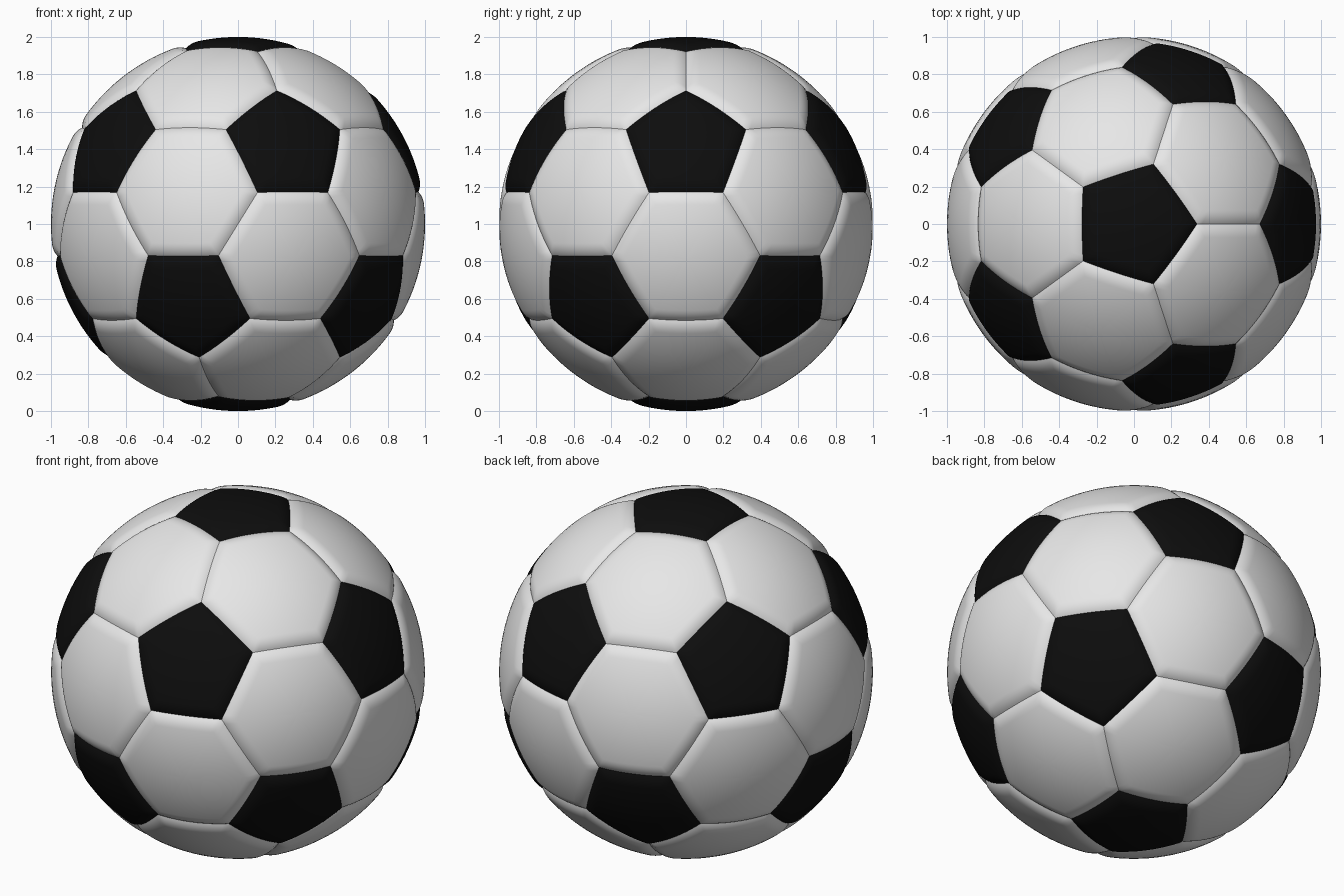
import bpy, bmesh, math
from itertools import combinations
from mathutils import Vector

if "Cube" in bpy.data.objects:
    bpy.data.objects.remove(bpy.data.objects["Cube"])

SEGS = 14            # segments along each panel edge
DEPTH = 0.02         # seam depth
WIDTH = 0.075        # width of the rounded panel rim
CENTRE = Vector((0, 0, 1))


def material(name, value):
    m = bpy.data.materials.new(name)
    m.diffuse_color = (value, value, value, 1)
    m.use_nodes = True
    m.node_tree.nodes["Principled BSDF"].inputs["Base Color"].default_value = m.diffuse_color
    return m


# Icosahedron points: a pole up, a ring, a turned ring, a pole down
s = 1 / math.sqrt(5)
ico = [Vector((0, 0, 1)), Vector((0, 0, -1))]
for k in range(5):
    for z, turn in ((s, 0), (-s, 36)):
        a = math.radians(72 * k + turn)
        ico.append(Vector((2 * s * math.cos(a), 2 * s * math.sin(a), z)))


def near(a, b):
    return 0.1 < (a - b).length < 1.2


def ordered(points):
    """Corners pushed to the sphere, sorted counter-clockwise seen from outside."""
    n = sum(points, Vector()).normalized()
    u = (points[0] - n * points[0].dot(n)).normalized()
    v = n.cross(u)
    return [p.normalized() for p in sorted(points, key=lambda p: math.atan2(p.dot(v), p.dot(u)))]


def add_panel(bm, corners):
    """One puffed panel: rings of points on the sphere, sinking at the rim."""
    n = len(corners)
    c = sum(corners, Vector()) / n
    inradius = ((corners[0] + corners[1]) / 2 - c).length
    rim = [corners[i].lerp(corners[(i + 1) % n], j / SEGS) for i in range(n) for j in range(SEGS)]
    # distances from the seam, close together at the rim
    dists = [WIDTH * i / 8 for i in range(9)]
    dists += [WIDTH + (inradius - WIDTH) * i / 7 for i in range(1, 7)]
    rings = []
    for d in dists:
        r = 1 - DEPTH * max(0, 1 - d / WIDTH) ** 2.2
        t = 1 - d / inradius
        rings.append([bm.verts.new(CENTRE + c.lerp(b, t).normalized() * r) for b in rim])
    count = len(rim)
    for outer, inner in zip(rings, rings[1:]):
        for i in range(count):
            j = (i + 1) % count
            bm.faces.new((outer[i], outer[j], inner[j], inner[i]))
    mid = bm.verts.new(CENTRE + c.normalized())
    for i in range(count):
        bm.faces.new((rings[-1][i], rings[-1][(i + 1) % count], mid))


def build(name, panels, mat):
    bm = bmesh.new()
    for corners in panels:
        add_panel(bm, corners)
    for f in bm.faces:
        f.smooth = True
    me = bpy.data.meshes.new(name)
    bm.to_mesh(me)
    bm.free()
    me.materials.append(mat)
    bpy.context.collection.objects.link(bpy.data.objects.new(name, me))


# Pentagons sit on the icosahedron points, hexagons on its faces
pentagons = [ordered([(2 * a + b) / 3 for b in ico if near(a, b)]) for a in ico]
hexagons = [ordered([(2 * p + q) / 3 for p in t for q in t if p is not q])
            for t in combinations(ico, 3)
            if all(near(a, b) for a, b in combinations(t, 2))]

build("black_pentagon_panels", pentagons, material("black", 0.004))
build("white_hexagon_panels", hexagons, material("white", 0.8))
